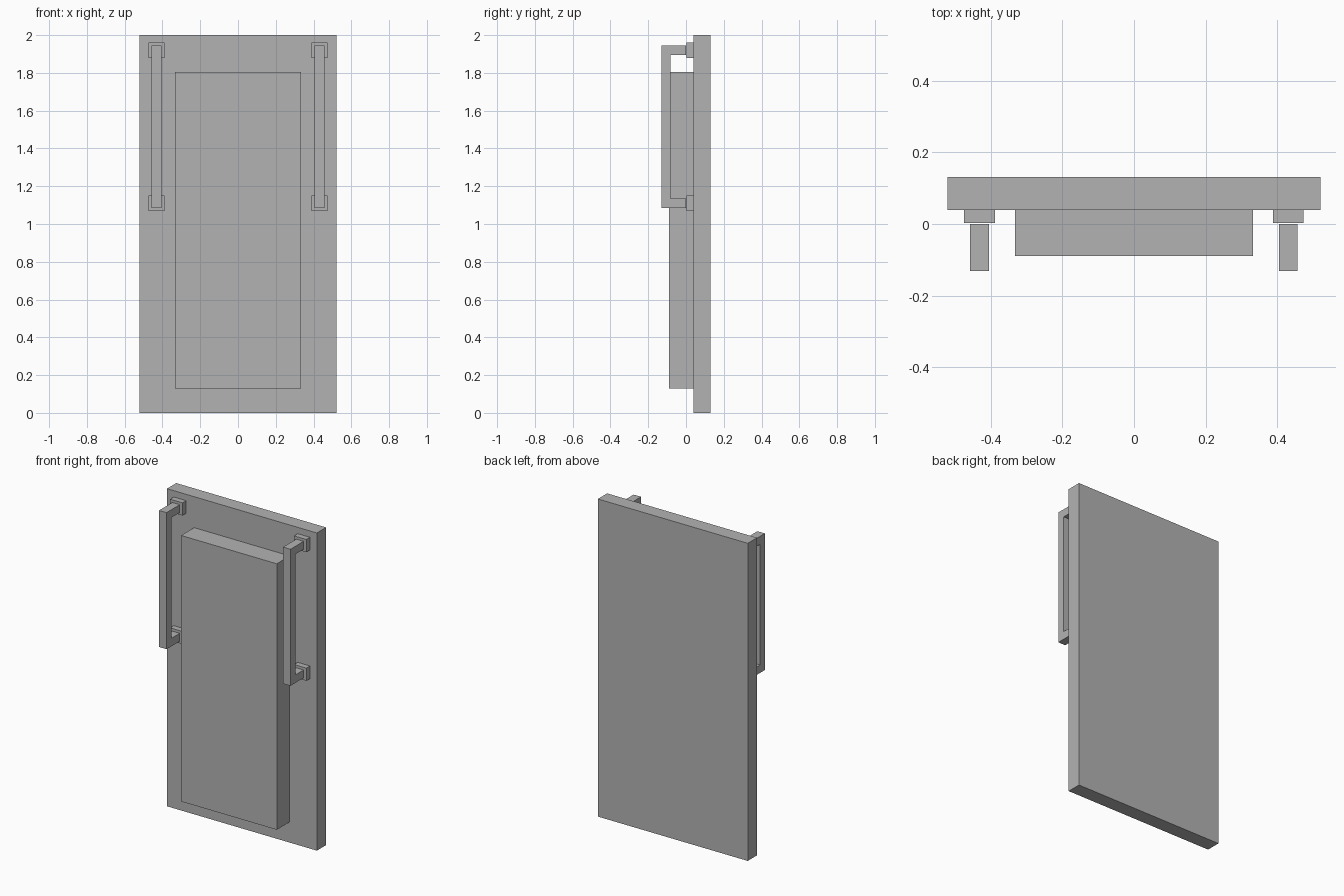
import bpy
import bmesh
from mathutils import Vector

cube = bpy.data.objects.get("Cube")
if cube:
    bpy.data.objects.remove(cube, do_unlink=True)

GREY = (0.45, 0.45, 0.45, 1)
grey = bpy.data.materials.new("plain grey")
grey.use_nodes = True
grey.diffuse_color = GREY
grey.node_tree.nodes["Principled BSDF"].inputs["Base Color"].default_value = GREY


def finish(name, bm):
    bmesh.ops.recalc_face_normals(bm, faces=bm.faces)
    mesh = bpy.data.meshes.new(name)
    bm.to_mesh(mesh)
    bm.free()
    mesh.materials.append(grey)
    obj = bpy.data.objects.new(name, mesh)
    bpy.context.collection.objects.link(obj)


def box(name, low, high):
    low, high = Vector(low), Vector(high)
    bm = bmesh.new()
    bmesh.ops.create_cube(bm, size=1)
    bmesh.ops.scale(bm, vec=high - low, verts=bm.verts)
    bmesh.ops.translate(bm, vec=(low + high) / 2, verts=bm.verts)
    finish(name, bm)


def handle(name, x, width):
    # C-shaped side profile, extruded across the width
    profile = [(0, 1.085), (-0.131, 1.085), (-0.131, 1.945), (0, 1.945),
               (0, 1.895), (-0.083, 1.895), (-0.083, 1.135), (0, 1.135)]
    bm = bmesh.new()
    face = bm.faces.new([bm.verts.new((x - width / 2, y, z)) for y, z in profile])
    side = bmesh.ops.extrude_face_region(bm, geom=[face])
    verts = [v for v in side["geom"] if isinstance(v, bmesh.types.BMVert)]
    bmesh.ops.translate(bm, vec=(width, 0, 0), verts=verts)
    finish(name, bm)


# Back board and raised front pad
box("back_board", (-0.522, 0.039, 0), (0.522, 0.131, 2))
box("front_pad", (-0.333, -0.09, 0.13), (0.333, 0.039, 1.805))

# Handles with their mounting blocks
for side, x in (("right", -0.432), ("left", 0.431)):
    handle(side + "_handle", x, 0.052)
    for level, z in (("lower", 1.11), ("upper", 1.92)):
        box(f"{side}_{level}_mount", (x - 0.043, 0.003, z - 0.04),
            (x + 0.043, 0.039, z + 0.04))
